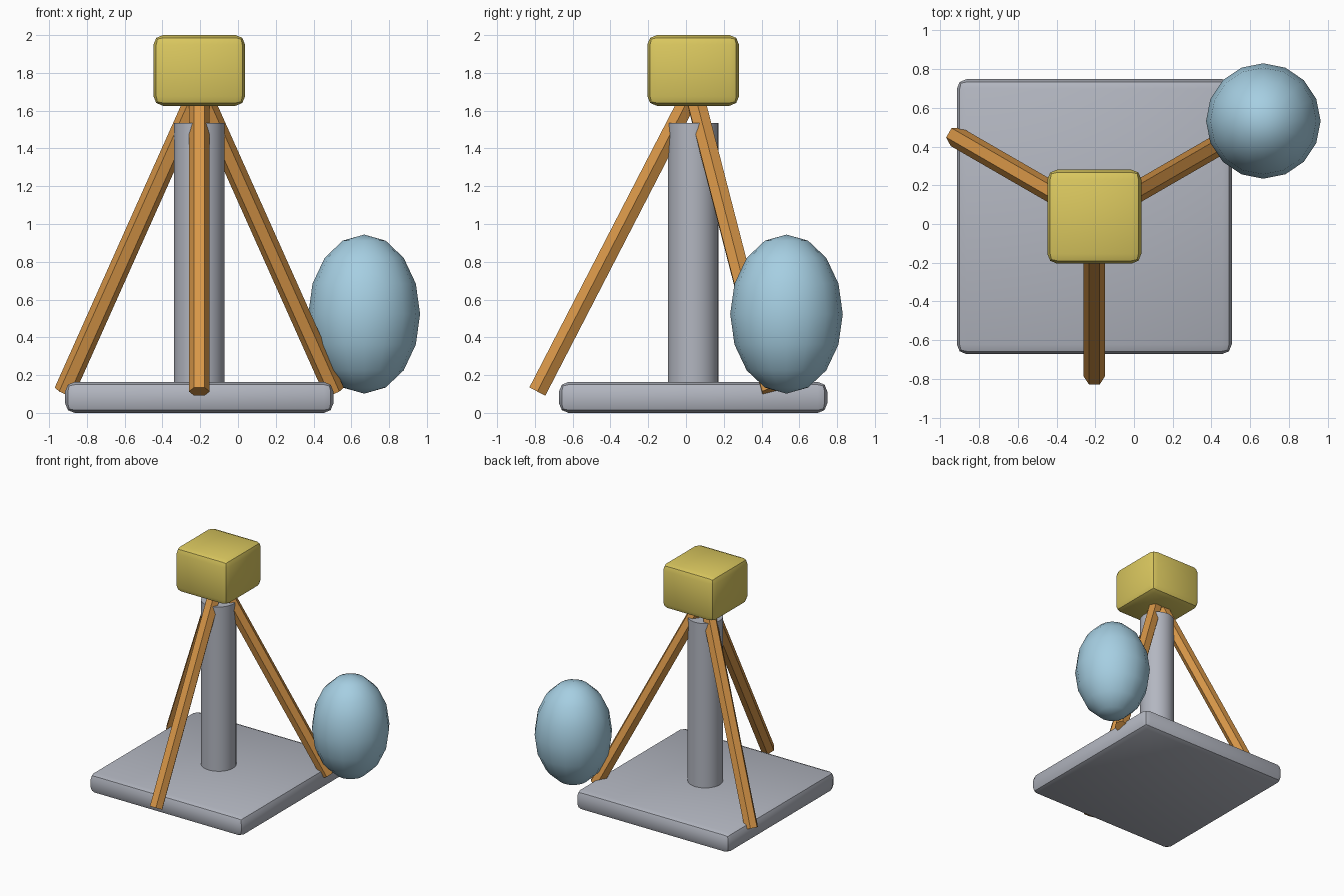
import bpy
import math
from mathutils import Vector

cube = bpy.data.objects.get("Cube")
if cube:
    bpy.data.objects.remove(cube, do_unlink=True)


def material(name, rgb):
    mat = bpy.data.materials.new(name)
    mat.use_nodes = True
    color = (*rgb, 1.0)
    mat.diffuse_color = color
    mat.node_tree.nodes["Principled BSDF"].inputs["Base Color"].default_value = color
    return mat


grey = material("pale grey", (0.45, 0.47, 0.53))
yellow = material("yellow", (0.71, 0.58, 0.115))
orange = material("orange wood", (0.69, 0.31, 0.065))
blue = material("light blue", (0.38, 0.62, 0.76))


def finish(name, mat):
    obj = bpy.context.object
    obj.name = name
    obj.data.materials.append(mat)
    bpy.ops.object.transform_apply(location=False, rotation=False, scale=True)
    bpy.ops.object.shade_smooth_by_angle(angle=math.radians(30))
    return obj


def rounded_box(name, center, size, mat):
    bpy.ops.mesh.primitive_cube_add(size=1, location=center)
    obj = bpy.context.object
    obj.scale = size
    bpy.ops.object.transform_apply(location=False, rotation=False, scale=True)
    bevel = obj.modifiers.new("rounded edges", 'BEVEL')
    bevel.width = 0.05
    bevel.segments = 2
    bpy.ops.object.modifier_apply(modifier=bevel.name)
    return finish(name, mat)


# Shared vertical axis of base, column, legs and head
AX, AY = -0.205, 0.038

# Base slab and head block
rounded_box("base", (AX, AY, 0.082), (1.42, 1.42, 0.164), grey)
rounded_box("head", (AX, AY, 1.813), (0.485, 0.485, 0.374), yellow)

# Central column
bpy.ops.mesh.primitive_cylinder_add(vertices=32, radius=0.134, depth=1.42,
                                    location=(AX, AY, 0.825))
finish("column", grey)

# Three splayed hexagonal legs, meeting inside the head
apex = Vector((AX, AY, 1.71))
for name, degrees in (("front_leg", -90), ("left_leg", 30), ("right_leg", 150)):
    a = math.radians(degrees)
    foot = Vector((AX + 0.825 * math.cos(a), AY + 0.825 * math.sin(a), 0.113))
    span = apex - foot
    bpy.ops.mesh.primitive_cylinder_add(vertices=6, radius=0.055, depth=span.length,
                                        location=(apex + foot) / 2)
    leg = bpy.context.object
    # Tilt toward the foot; primitive corners lie on the sideways axis
    leg.rotation_euler = (0, -math.atan2(span.xy.length, span.z), a)
    finish(name, orange)

# Egg-shaped ball beside the left leg
bpy.ops.mesh.primitive_uv_sphere_add(segments=16, ring_count=8, radius=1,
                                     location=(0.668, 0.532, 0.523))
bpy.context.object.scale = (0.296, 0.298, 0.421)
finish("ball", blue)
